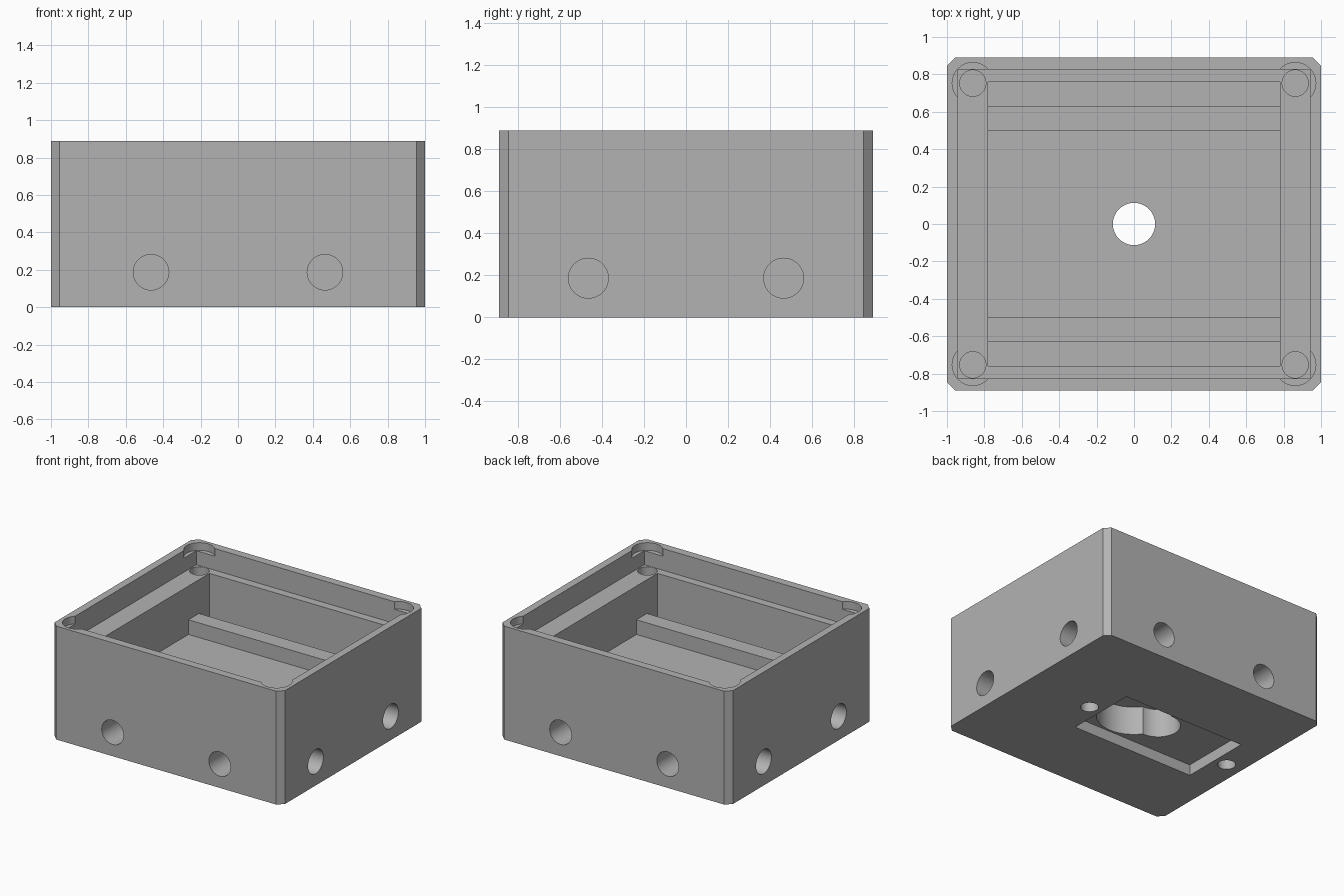
import bpy, math
from mathutils import Matrix

if "Cube" in bpy.data.objects:
    bpy.data.objects.remove(bpy.data.objects["Cube"])

grey = bpy.data.materials.new("plain_grey")
grey.diffuse_color = (0.45, 0.45, 0.45, 1)
grey.use_nodes = True
grey.node_tree.nodes["Principled BSDF"].inputs["Base Color"].default_value = grey.diffuse_color

H = 0.89          # case height
LEDGE = 0.72      # lid ledge height
FLOOR = 0.34      # inner floor height


def box(name, x0, x1, y0, y1, z0, z1):
    bpy.ops.mesh.primitive_cube_add(size=1)
    ob = bpy.context.object
    ob.name = name
    ob.data.transform(Matrix.Translation(((x0 + x1) / 2, (y0 + y1) / 2, (z0 + z1) / 2))
                      @ Matrix.Diagonal((x1 - x0, y1 - y0, z1 - z0, 1)))
    return ob


def cylinder(name, r, depth, center, axis="Z"):
    bpy.ops.mesh.primitive_cylinder_add(radius=r, depth=depth, vertices=48)
    ob = bpy.context.object
    ob.name = name
    turn = {"Z": Matrix(), "X": Matrix.Rotation(math.pi / 2, 4, "Y"),
            "Y": Matrix.Rotation(math.pi / 2, 4, "X")}[axis]
    ob.data.transform(Matrix.Translation(center) @ turn)
    return ob


def apply_all(ob, mod):
    bpy.context.view_layer.objects.active = ob
    bpy.ops.object.modifier_apply(modifier=mod.name)


def cut(target, cutter):
    mod = target.modifiers.new("cut", "BOOLEAN")
    mod.operation = "DIFFERENCE"
    mod.solver = "EXACT"
    mod.object = cutter
    apply_all(target, mod)
    bpy.data.objects.remove(cutter, do_unlink=True)


# Outer block with chamfered vertical corners
s, hx, hy, c = 1, 1.0, 0.89, 0.045
outline = [(-hx + c, -hy), (hx - c, -hy), (hx, -hy + c), (hx, hy - c),
           (hx - c, hy), (-hx + c, hy), (-hx, hy - c), (-hx, -hy + c)]
n = len(outline)
mesh = bpy.data.meshes.new("case_body")
mesh.from_pydata([(x, y, z) for z in (0, H) for x, y in outline], [],
                 [list(range(n))[::-1], list(range(n, 2 * n))]
                 + [[i, (i + 1) % n, (i + 1) % n + n, i + n] for i in range(n)])
body = bpy.data.objects.new("case_body", mesh)
bpy.context.collection.objects.link(body)

# Lid opening and inner cavity
cut(body, box("lid_opening", -0.94, 0.94, -0.825, 0.825, LEDGE, H + 0.1))
cut(body, box("cavity", -0.78, 0.78, -0.76, 0.76, FLOOR, H + 0.1))

# Corner reliefs in the rim and screw holes in the ledge
for sx in (-1, 1):
    for sy in (-1, 1):
        x, y = 0.862 * sx, 0.753 * sy
        cut(body, cylinder("corner_relief", 0.11, 0.2, (x, y, H + 0.04)))
        cut(body, cylinder("corner_hole", 0.07, 0.4, (x, y, LEDGE)))

# Blind round holes in all four sides
for a in (-1, 1):
    for b in (-1, 1):
        cut(body, cylinder("front_back_hole", 0.095, 0.6, (0.465 * a, hy * b, 0.187), "Y"))
        cut(body, cylinder("side_hole", 0.095, 0.6, (hx * b, 0.465 * a, 0.187), "X"))

# Underside recess, stepped round pockets, screw holes, and central through hole
RX = -0.225
cut(body, box("bottom_recess", RX - 0.535, RX + 0.535, -0.285, 0.285, -0.1, 0.085))
cut(body, cylinder("large_pocket", 0.27, 0.36, (0, 0, 0.13)))
cut(body, cylinder("small_pocket", 0.16, 0.36, (RX, 0, 0.13)))
for k in (-1, 1):
    cut(body, cylinder("bottom_screw_hole", 0.065, 0.44, (RX + 0.64 * k, 0, 0)))
cut(body, cylinder("through_hole", 0.113, 1.0, (0, 0, 0.3)))

# Two ribs across the floor
parts = [body]
for k, name in ((-1, "front_rib"), (1, "back_rib")):
    y0, y1 = sorted((0.5 * k, 0.63 * k))
    parts.append(box(name, -0.79, 0.79, y0, y1, FLOOR - 0.01, 0.455))

for ob in parts:
    ob.data.materials.clear()
    ob.data.materials.append(grey)
    bpy.ops.object.select_all(action="DESELECT")
    ob.select_set(True)
    bpy.context.view_layer.objects.active = ob
    bpy.ops.object.shade_smooth_by_angle(angle=math.radians(30))
